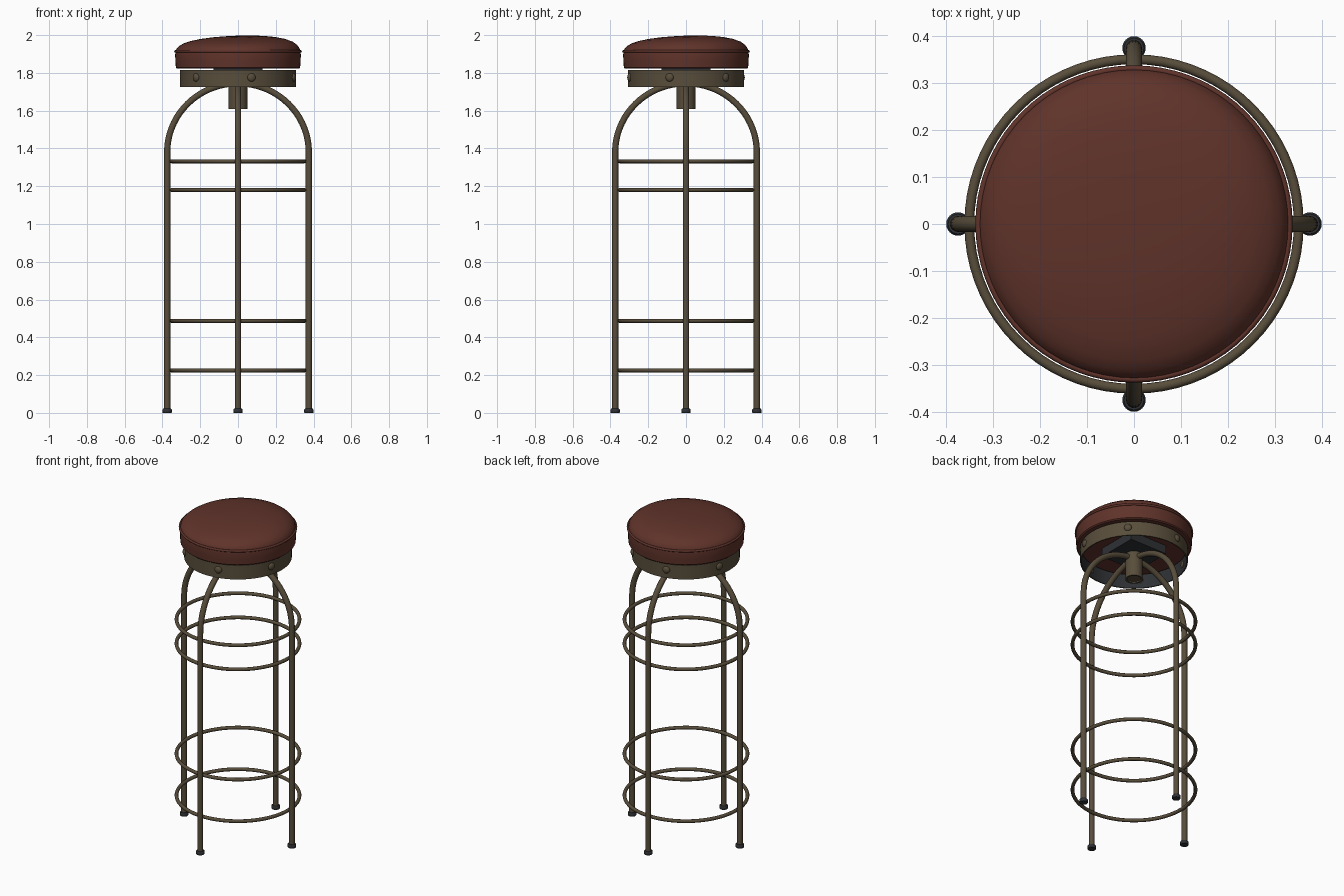
import bpy, bmesh, math
from mathutils import Vector

if "Cube" in bpy.data.objects:
    bpy.data.objects.remove(bpy.data.objects["Cube"])


def material(name, rgb):
    m = bpy.data.materials.new(name)
    m.diffuse_color = (*rgb, 1)
    m.use_nodes = True
    m.node_tree.nodes["Principled BSDF"].inputs["Base Color"].default_value = m.diffuse_color
    return m


LEATHER = material("brown leather", (0.115, 0.033, 0.023))
METAL = material("aged bronze metal", (0.098, 0.075, 0.044))
DARK = material("dark rubber", (0.027, 0.030, 0.034))


def finish(name, bm, mats, angle=40, recalc=True):
    if recalc:
        bmesh.ops.recalc_face_normals(bm, faces=bm.faces[:])
    me = bpy.data.meshes.new(name)
    bm.to_mesh(me)
    bm.free()
    ob = bpy.data.objects.new(name, me)
    bpy.context.collection.objects.link(ob)
    for m in mats:
        me.materials.append(m)
    bpy.ops.object.select_all(action='DESELECT')
    ob.select_set(True)
    bpy.context.view_layer.objects.active = ob
    bpy.ops.object.shade_smooth_by_angle(angle=math.radians(angle))
    return ob


def lathe(name, profile, mat, closed=False, n=64, centre=(0, 0), tweak=None):
    """Spin an (r, z) profile around a vertical axis."""
    bm = bmesh.new()
    vs = [bm.verts.new((r, 0, z)) for r, z in profile]
    count = len(vs) if closed else len(vs) - 1
    es = [bm.edges.new((vs[i], vs[(i + 1) % len(vs)])) for i in range(count)]
    bmesh.ops.spin(bm, geom=vs + es, cent=(0, 0, 0), axis=(0, 0, 1),
                   angle=math.tau, steps=n, use_duplicate=False)
    bmesh.ops.remove_doubles(bm, verts=bm.verts[:], dist=1e-5)
    for v in bm.verts:
        if tweak:
            tweak(v.co)
        v.co.x += centre[0]
        v.co.y += centre[1]
    return finish(name, bm, [mat])


def ring(name, radius, z, tube, mat):
    pts = [(radius + tube * math.cos(a), z + tube * math.sin(a))
           for a in (math.tau * i / 12 for i in range(12))]
    return lathe(name, pts, mat, closed=True, n=72)


def tube(name, path, side, radius, mat, n=14):
    """Sweep a circle along a planar path; side is the plane normal."""
    bm = bmesh.new()
    loops = []
    for i, p in enumerate(path):
        t = (path[min(i + 1, len(path) - 1)] - path[max(i - 1, 0)]).normalized()
        u = side.cross(t)
        loops.append([bm.verts.new(p + radius * (math.cos(a) * side + math.sin(a) * u))
                      for a in (math.tau * k / n for k in range(n))])
    for a, b in zip(loops, loops[1:]):
        for k in range(n):
            bm.faces.new((a[k], a[(k + 1) % n], b[(k + 1) % n], b[k]))
    bm.faces.new(loops[0])
    bm.faces.new(loops[-1])
    return finish(name, bm, [mat])


# Cushion, its dome leaning slightly higher towards +x +y
def lean(co):
    k = max(0, (co.z - 1.915) / 0.08)
    co.z += 0.03 * (co.x + co.y) * k


lathe("seat_cushion",
      [(0, 1.822), (0.2, 1.822), (0.322, 1.822), (0.329, 1.828), (0.331, 1.86),
       (0.333, 1.895), (0.330, 1.915), (0.325, 1.930), (0.312, 1.945),
       (0.29, 1.960), (0.25, 1.974), (0.20, 1.984), (0.14, 1.991),
       (0.07, 1.995), (0, 1.996)], LEATHER, tweak=lean)
ring("seat_piping", 0.331, 1.914, 0.007, LEATHER)

# Metal band under the cushion, dark on the inside
band = lathe("seat_band", [(0.307, 1.725), (0.307, 1.814), (0.300, 1.814), (0.300, 1.725)],
             METAL, closed=True)
band.data.materials.append(DARK)
for f in band.data.polygons:
    if f.normal.dot(Vector((f.center.x, f.center.y, 0))) < -0.1:
        f.material_index = 1

# Six domed rivets around the band
for i in range(6):
    a = math.radians(-90 + 13.5 + 60 * i)
    bm = bmesh.new()
    bmesh.ops.create_uvsphere(bm, u_segments=16, v_segments=10, radius=0.022)
    rivet = finish(f"rivet_{i + 1}", bm, [METAL])
    rivet.scale = (0.6, 1, 1)
    rivet.rotation_euler = (0, 0, a)
    rivet.location = (0.306 * math.cos(a), 0.306 * math.sin(a), 1.776)

# Mounting plate and central hub
bm = bmesh.new()
bmesh.ops.create_cube(bm, size=1)
for v in bm.verts:
    v.co = Vector((v.co.x * 0.26, v.co.y * 0.26, 1.796 + v.co.z * 0.054))
finish("mounting_plate", bm, [DARK])
lathe("hub", [(0, 1.617), (0.038, 1.617), (0.040, 1.61), (0.050, 1.61),
              (0.050, 1.775), (0, 1.775)], METAL, n=32)

# Four legs that arch in to the hub, each with a rubber foot
for i, label in enumerate(("right", "back", "left", "front")):
    d = Vector((round(math.cos(i * math.pi / 2)), round(math.sin(i * math.pi / 2)), 0))
    side = Vector((-d.y, d.x, 0))
    up = Vector((0, 0, 1))
    path = [d * 0.375 + up * 0.01]
    for k in range(19):
        a = math.pi / 2 * k / 18
        path.append(d * (0.375 * math.cos(a)) + up * (1.38 + 0.365 * math.sin(a)))
    tube(f"{label}_leg", path, side, 0.017, METAL)
    lathe(f"{label}_foot", [(0, 0), (0.023, 0), (0.025, 0.003), (0.025, 0.017),
                            (0.021, 0.022), (0, 0.022)], DARK, n=24,
          centre=(d.x * 0.375, d.y * 0.375))

# Four horizontal hoops
for i, z in enumerate((0.225, 0.487, 1.18, 1.332)):
    ring(f"hoop_{i + 1}", 0.351, z, 0.0105, METAL)
